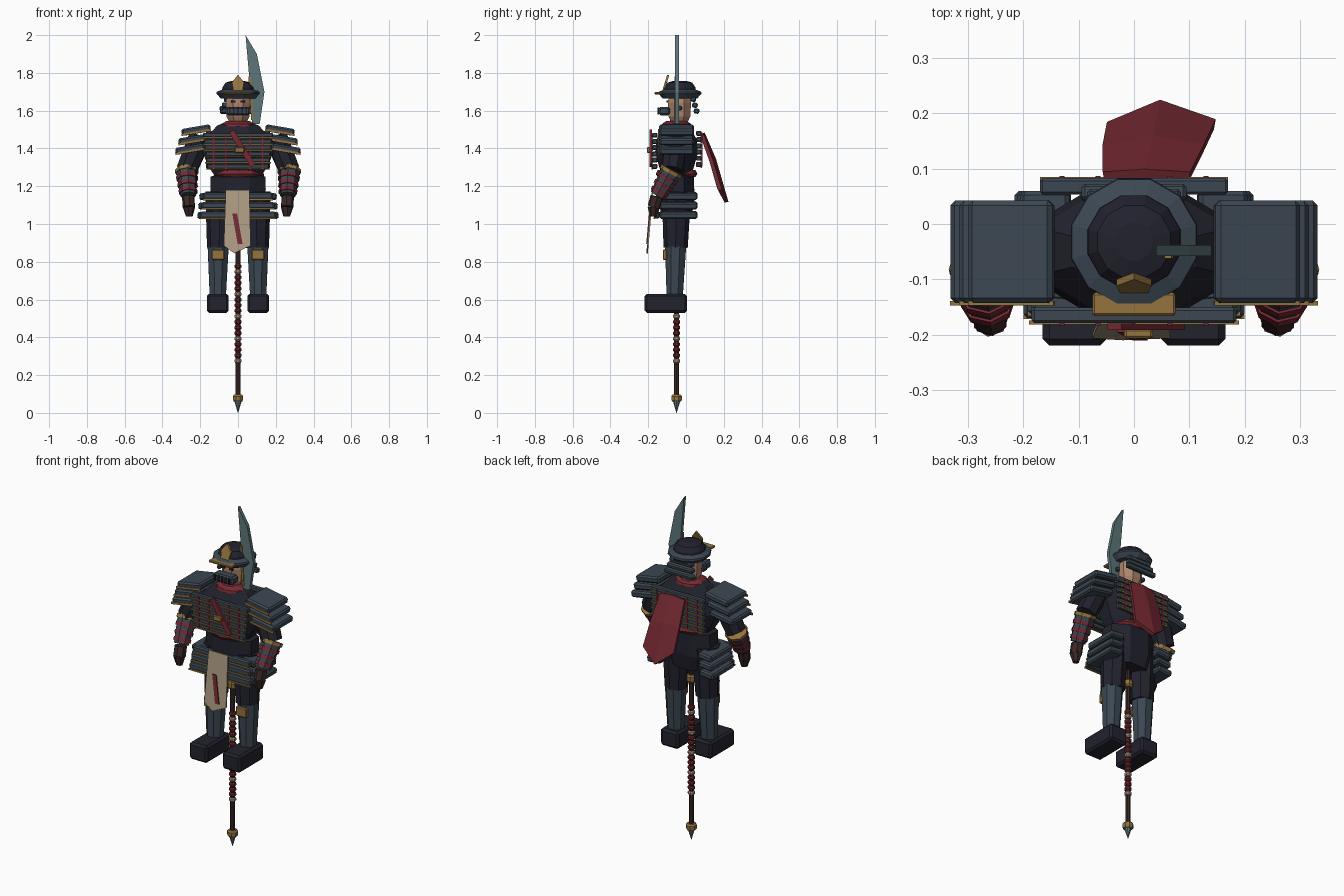
import bpy, bmesh, math
from mathutils import Vector

if "Cube" in bpy.data.objects:
    bpy.data.objects.remove(bpy.data.objects["Cube"], do_unlink=True)


def material(name, r, g, b):
    m = bpy.data.materials.new(name)
    m.use_nodes = True
    m.diffuse_color = (r, g, b, 1)
    m.node_tree.nodes["Principled BSDF"].inputs["Base Color"].default_value = (r, g, b, 1)
    return m


NAVY = material("dark navy cloth", 0.016, 0.016, 0.027)
SLATE = material("slate armour", 0.045, 0.064, 0.085)
RED = material("crimson", 0.18, 0.022, 0.032)
GOLD = material("dull gold", 0.30, 0.175, 0.05)
CREAM = material("cream cloth", 0.42, 0.34, 0.23)
BROWN = material("dark brown", 0.042, 0.022, 0.02)
SKIN = material("skin", 0.42, 0.23, 0.15)
STEEL = material("blade steel", 0.11, 0.18, 0.195)


def finish(name, bm, mat, bevel=0.0):
    bmesh.ops.recalc_face_normals(bm, faces=bm.faces)
    me = bpy.data.meshes.new(name)
    bm.to_mesh(me)
    bm.free()
    me.materials.append(mat)
    ob = bpy.data.objects.new(name, me)
    bpy.context.collection.objects.link(ob)
    if bevel:
        mod = ob.modifiers.new("chamfer", "BEVEL")
        mod.width, mod.segments = bevel, 1
    return ob


def box(name, loc, size, mat, bevel=0.0, rot=(0, 0, 0)):
    bm = bmesh.new()
    bmesh.ops.create_cube(bm, size=1)
    bmesh.ops.scale(bm, vec=size, verts=bm.verts)
    ob = finish(name, bm, mat, bevel)
    ob.location, ob.rotation_euler = loc, rot
    return ob


def tube(name, a, b, ra, rb, mat, sides=8):
    a, b = Vector(a), Vector(b)
    bm = bmesh.new()
    bmesh.ops.create_cone(bm, cap_ends=True, segments=sides, radius1=ra,
                          radius2=rb, depth=(b - a).length)
    ob = finish(name, bm, mat)
    ob.location = (a + b) / 2
    ob.rotation_euler = (b - a).to_track_quat("Z", "Y").to_euler()
    return ob


def lathe(name, profile, loc, mat, sides=8, sy=1.0):
    """Stack of polygon rings from (radius, z) pairs, squashed in y."""
    bm = bmesh.new()
    rings = []
    for r, z in profile:
        rings.append([bm.verts.new((r * math.cos(t), r * sy * math.sin(t), z))
                      for t in (2 * math.pi * (i + 0.5) / sides for i in range(sides))])
    for lo, hi in zip(rings, rings[1:]):
        for i in range(sides):
            j = (i + 1) % sides
            bm.faces.new((lo[i], lo[j], hi[j], hi[i]))
    bm.faces.new(rings[0])
    bm.faces.new(rings[-1])
    ob = finish(name, bm, mat)
    ob.location = loc
    return ob


def plate(name, outline, y_at, thick, mat):
    """Flat xz outline, pushed in y by the function y_at(z)."""
    bm = bmesh.new()
    f = bm.faces.new([bm.verts.new((x, y_at(z), z)) for x, z in outline])
    new = bmesh.ops.extrude_face_region(bm, geom=[f])["geom"]
    bmesh.ops.translate(bm, vec=(0, thick, 0),
                        verts=[v for v in new if isinstance(v, bmesh.types.BMVert)])
    return finish(name, bm, mat)


MID = -0.05  # depth of the body axis

# Torso, pelvis, neck and sashes
lathe("torso", [(0.11, 1.22), (0.165, 1.30), (0.205, 1.38), (0.19, 1.45), (0.12, 1.52), (0.085, 1.535)],
      (0, MID, 0), NAVY, 8, 0.6)
lathe("pelvis", [(0.13, 1.03), (0.16, 1.12), (0.157, 1.25), (0.11, 1.265)], (0, MID, 0), NAVY, 8, 0.64)
lathe("waist_sash", [(0.118, 1.25), (0.13, 1.265), (0.118, 1.285)], (0, MID, 0), RED, 10, 0.85)
lathe("red_collar", [(0.095, 1.515), (0.09, 1.53), (0.065, 1.545)], (0, MID, 0), RED, 10, 0.85)
tube("neck", (0, -0.04, 1.52), (0, -0.04, 1.58), 0.045, 0.045, SKIN)

# Lamellar rows on chest and back
for i in range(6):
    z = 1.305 + 0.033 * i
    w = 0.33 + 0.008 * i
    box("chest_row", (0, -0.165, z), (w, 0.028, 0.026), SLATE, 0.005)
    box("chest_row_trim", (0, -0.178, z - 0.014), (w + 0.01, 0.008, 0.007), GOLD)
    box("back_row", (0, 0.068, z + 0.01), (0.34, 0.03, 0.026), SLATE, 0.005)
    box("back_row_trim", (0, 0.081, z - 0.004), (0.34, 0.008, 0.007), GOLD)
for x in (-0.13, -0.065, 0.065, 0.13):
    box("chest_lacing", (x, -0.18, 1.385), (0.009, 0.006, 0.18), RED)
    box("back_lacing", (x, 0.084, 1.395), (0.009, 0.006, 0.18), RED)
box("chest_strap", (0.022, -0.186, 1.40), (0.03, 0.012, 0.215), RED, 0, (0, -0.56, 0))
box("chest_buckle", (0.008, -0.198, 1.392), (0.052, 0.018, 0.03), GOLD, 0.004)

for s in (-1, 1):
    # Shoulder plates
    for i in range(3):
        x, z = s * (0.222 + 0.016 * i), 1.497 - 0.05 * i
        tilt = (0, s * 0.17, 0)
        box("shoulder_plate", (x, MID, z), (0.155, 0.185, 0.037), SLATE, 0.009, tilt)
        box("shoulder_trim", (x, -0.143, z - 0.012), (0.157, 0.008, 0.012), GOLD, 0, tilt)

    # Arm with banded forearm and closed hand
    elbow, wrist = Vector((s * 0.272, -0.075, 1.285)), Vector((s * 0.263, -0.15, 1.15))
    tube("upper_arm", (s * 0.20, MID, 1.46), elbow, 0.065, 0.058, NAVY)
    tube("forearm", elbow, wrist, 0.058, 0.042, SLATE)
    for t, mat in ((0.05, GOLD), (0.32, RED), (0.6, RED), (0.85, RED)):
        c, d = elbow.lerp(wrist, t), (wrist - elbow).normalized() * 0.01
        r = 0.064 - 0.016 * t
        tube("forearm_band", c - d, c + d, r, r - 0.001, mat)
    tube("palm", (s * 0.262, -0.155, 1.145), (s * 0.26, -0.17, 1.09), 0.034, 0.034, BROWN, 7)
    tube("fingers", (s * 0.26, -0.17, 1.09), (s * 0.258, -0.172, 1.04), 0.034, 0.018, BROWN, 7)

    # Leg, knee guard and foot
    tube("thigh", (s * 0.10, -0.055, 0.875), (s * 0.095, -0.05, 1.17), 0.064, 0.078, NAVY)
    tube("shin", (s * 0.107, -0.06, 0.61), (s * 0.105, -0.055, 0.88), 0.046, 0.06, SLATE)
    box("knee_guard", (s * 0.105, -0.112, 0.838), (0.068, 0.022, 0.056), GOLD, 0.005)
    box("foot", (s * 0.107, -0.107, 0.58), (0.116, 0.225, 0.1), NAVY, 0.012)

    # Side skirt rows
    for i in range(3):
        box("side_skirt_row", (s * (0.16 + 0.005 * i), -0.04, 1.148 - 0.05 * i),
            (0.09, 0.2, 0.036), SLATE, 0.008, (0, s * 0.1, 0))

# Front skirt rows
for i in range(3):
    z, y = 1.148 - 0.05 * i, -0.142 - 0.006 * i
    box("front_skirt_row", (0, y, z), (0.37 + 0.015 * i, 0.032, 0.036), SLATE, 0.007)
    box("front_skirt_trim", (0, y - 0.014, z - 0.018), (0.37 + 0.015 * i, 0.008, 0.009), GOLD)


# Hanging cloth with its red stroke
def cloth_y(z):
    return -0.18 - (1.18 - z) * 0.09


plate("hanging_cloth", [(-0.065, 1.18), (0.06, 1.18), (0.067, 0.885), (-0.02, 0.845), (-0.075, 0.885)],
      cloth_y, 0.008, CREAM)
plate("cloth_stroke", [(-0.03, 1.055), (-0.005, 1.055), (0.024, 0.895), (-0.002, 0.895)],
      lambda z: cloth_y(z) - 0.005, 0.006, RED)

# Cape swept back and to the left
bm = bmesh.new()
rows = [[(-0.055, 0.085, 1.47), (0.02, 0.09, 1.48), (0.1, 0.085, 1.47)],
        [(-0.055, 0.135, 1.33), (0.035, 0.15, 1.34), (0.125, 0.135, 1.33)],
        [(-0.047, 0.175, 1.19), (0.047, 0.215, 1.115), (0.146, 0.18, 1.18)]]
grid = [[bm.verts.new(p) for p in row] for row in rows]
for a, b in zip(grid, grid[1:]):
    for i in range(2):
        bm.faces.new((a[i], a[i + 1], b[i + 1], b[i]))
cape = finish("cape", bm, RED)
solid = cape.modifiers.new("thickness", "SOLIDIFY")
solid.thickness, solid.offset = 0.02, 0

# Head and face guard
HEAD_Y = -0.035
lathe("head", [(0.045, 1.53), (0.066, 1.57), (0.07, 1.64), (0.06, 1.70)], (0, HEAD_Y, 0), SKIN, 8, 0.95)
box("face_guard", (0, -0.115, 1.598), (0.13, 0.06, 0.045), SLATE, 0.01)
for i in range(5):
    box("face_guard_bar", (-0.044 + 0.022 * i, -0.147, 1.598), (0.009, 0.008, 0.036), NAVY)
for s in (-1, 1):
    box("eye", (s * 0.026, -0.1, 1.648), (0.024, 0.009, 0.012), NAVY)
    box("cheek_guard", (s * 0.088, -0.03 - 0.01, 1.612), (0.02, 0.035, 0.024), SLATE, 0.005)

# Helmet, visor, crest and neck guard
HELM = (0, -0.032, 0)
lathe("helmet_brim", [(0.095, 1.665), (0.118, 1.69), (0.116, 1.7), (0.085, 1.712)], HELM, SLATE, 12)
lathe("helmet_bowl", [(0.088, 1.69), (0.086, 1.722), (0.068, 1.748), (0.035, 1.758)], HELM, NAVY, 12)
box("helmet_visor", (0, -0.145, 1.693), (0.15, 0.042, 0.014), GOLD, 0.004)
plate("helmet_crest", [(-0.022, 1.69), (0.022, 1.69), (0.032, 1.75), (0, 1.79), (-0.032, 1.75)],
      lambda z: -0.13 + (z - 1.69) * 0.3, 0.012, GOLD)
for i in range(3):
    box("neck_guard_row", (0, 0.038 + 0.009 * i, 1.66 - 0.031 * i), (0.15 + 0.02 * i, 0.03, 0.027),
        SLATE, 0.006, (-0.2, 0, 0))

# Polearm: shaft, wraps, collars, spike and blade
tube("shaft", (0, MID, 0.06), (0, MID, 1.2), 0.014, 0.014, BROWN)
for i in range(18):
    z = 0.275 + 0.0295 * i
    pale = i % 4 == 0
    lathe("shaft_wrap", [(0.014, z - 0.012), (0.02, z - 0.005), (0.02, z + 0.005), (0.014, z + 0.012)],
          (0, MID, 0), CREAM if pale else RED)
lathe("butt_collar", [(0.024, 0.06), (0.03, 0.068), (0.03, 0.088), (0.022, 0.097)], (0, MID, 0), GOLD)
lathe("upper_collar", [(0.02, 0.925), (0.028, 0.935), (0.028, 0.96), (0.02, 0.97)], (0, MID, 0), GOLD)
tube("butt_spike", (0, MID, 0), (0, MID, 0.065), 0.001, 0.02, STEEL)
plate("blade", [(0.075, 1.53), (0.115, 1.53), (0.14, 1.70), (0.1, 1.9), (0.04, 2.0), (0.06, 1.77)],
      lambda z: -0.058, 0.02, STEEL)
plate("blade_spine_trim", [(0.07, 1.55), (0.082, 1.55), (0.068, 1.78), (0.055, 1.78)],
      lambda z: -0.062, 0.006, GOLD)
